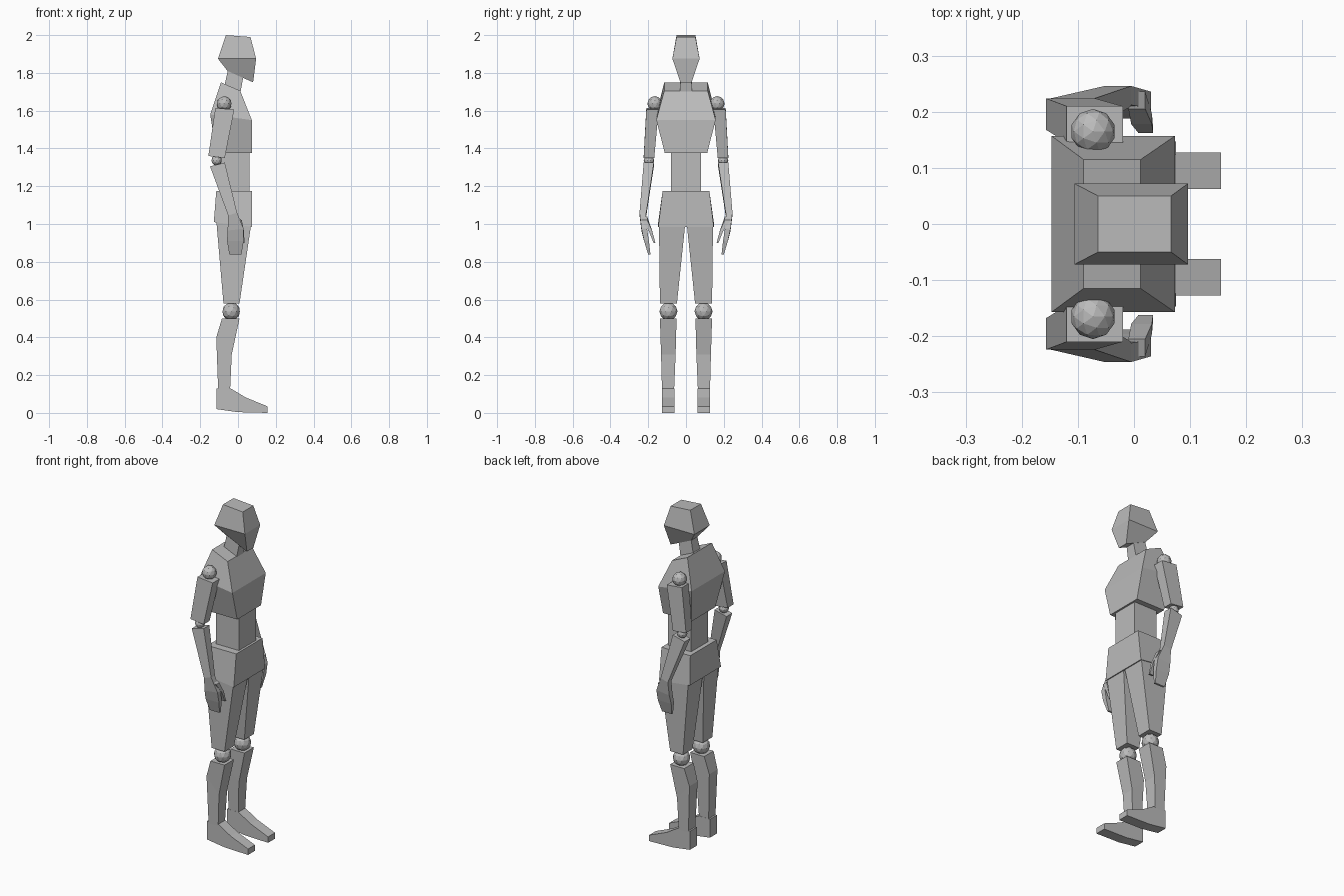
import bpy, bmesh
from mathutils import Matrix

if "Cube" in bpy.data.objects:
    bpy.data.objects.remove(bpy.data.objects["Cube"])

grey = bpy.data.materials.new("plain grey")
grey.diffuse_color = (0.5, 0.5, 0.5, 1)
grey.use_nodes = True
grey.node_tree.nodes["Principled BSDF"].inputs["Base Color"].default_value = grey.diffuse_color


def finish(bm, name, mirror):
    bmesh.ops.recalc_face_normals(bm, faces=bm.faces)
    mesh = bpy.data.meshes.new(name)
    bm.to_mesh(mesh)
    bm.free()
    mesh.materials.append(grey)
    ob = bpy.data.objects.new(name, mesh)
    bpy.context.collection.objects.link(ob)
    if mirror:
        mod = ob.modifiers.new("other side", 'MIRROR')
        mod.use_axis = (False, True, False)
        mod.use_mirror_merge = False
    return ob


def loft(name, sections, mirror=False):
    """Four-sided loft; section = back x, back z, front x, front z, inner y, outer y."""
    bm = bmesh.new()
    rings = []
    for xb, zb, xf, zf, y0, y1 in sections:
        pts = [(xb, y0, zb), (xf, y0, zf), (xf, y1, zf), (xb, y1, zb)]
        rings.append([bm.verts.new(p) for p in pts])
    for a, b in zip(rings, rings[1:]):
        for i in range(4):
            j = (i + 1) % 4
            bm.faces.new((a[i], a[j], b[j], b[i]))
    bm.faces.new(rings[0])
    bm.faces.new(rings[-1])
    return finish(bm, name, mirror)


def centred(name, sections):
    """Loft symmetric about y = 0; the last value is the half width."""
    return loft(name, [(*s[:4], -s[4], s[4]) for s in sections])


def ball(name, centre, radius):
    bm = bmesh.new()
    bmesh.ops.create_icosphere(bm, subdivisions=2, radius=radius,
                               matrix=Matrix.Translation(centre))
    return finish(bm, name, True)


# Head, neck and trunk
centred("head", [(-.064, 2.0, .066, 1.99, .05),
                 (-.106, 1.875, .096, 1.875, .072),
                 (-.055, 1.81, .08, 1.75, .03)])
centred("neck", [(-.05, 1.83, .03, 1.79, .028),
                 (-.072, 1.73, .012, 1.69, .033)])
centred("chest", [(-.09, 1.75, .012, 1.705, .115),
                  (-.147, 1.58, .073, 1.55, .157),
                  (-.115, 1.375, .073, 1.375, .112)])
centred("waist", [(-.09, 1.40, .062, 1.40, .08),
                  (-.09, 1.15, .062, 1.15, .08)])
centred("pelvis", [(-.115, 1.175, .075, 1.175, .124),
                   (-.128, 1.01, .075, .985, .147)])

# Arms
ball("shoulder_joints", (-.073, .165, 1.637), .04)
loft("upper_arms", [(-.12, 1.615, -.02, 1.605, .145, .21),
                    (-.157, 1.36, -.07, 1.35, .168, .224)], True)
ball("elbow_joints", (-.113, .196, 1.337), .028)
loft("forearms", [(-.148, 1.305, -.07, 1.325, .17, .224),
                  (-.052, 1.045, -.005, 1.06, .21, .246)], True)

# Hands
loft("palms_and_fingers", [(-.052, 1.045, -.005, 1.06, .212, .246),
                           (-.055, .965, .03, .975, .206, .236),
                           (-.058, .91, .03, .91, .196, .222),
                           (-.046, .838, .018, .838, .188, .2)], True)
loft("thumbs", [(-.01, 1.04, .02, 1.02, .205, .236),
                (-.005, .96, .032, .96, .178, .196),
                (.008, .9, .034, .9, .162, .172)], True)

# Legs
loft("thighs", [(-.115, 1.02, .07, 1.0, .004, .143),
                (-.077, .58, .008, .58, .048, .138)], True)
ball("knee_joints", (-.036, .093, .537), .048)
loft("shins", [(-.085, .5, .008, .5, .05, .138),
               (-.115, .4, -.033, .31, .055, .132),
               (-.105, .12, -.042, .12, .063, .127)], True)

# Feet: lofted from heel to toe, each section standing upright
bm = bmesh.new()
profile = [(-.115, .13), (-.04, .13), (.04, .082), (.155, .035),
           (.155, 0), (0, .004), (-.115, .02)]
face = bm.faces.new([bm.verts.new((x, .062, z)) for x, z in profile])
side = bmesh.ops.extrude_face_region(bm, geom=[face])
for v in side["geom"]:
    if isinstance(v, bmesh.types.BMVert):
        v.co.y = .127
finish(bm, "feet", True)
